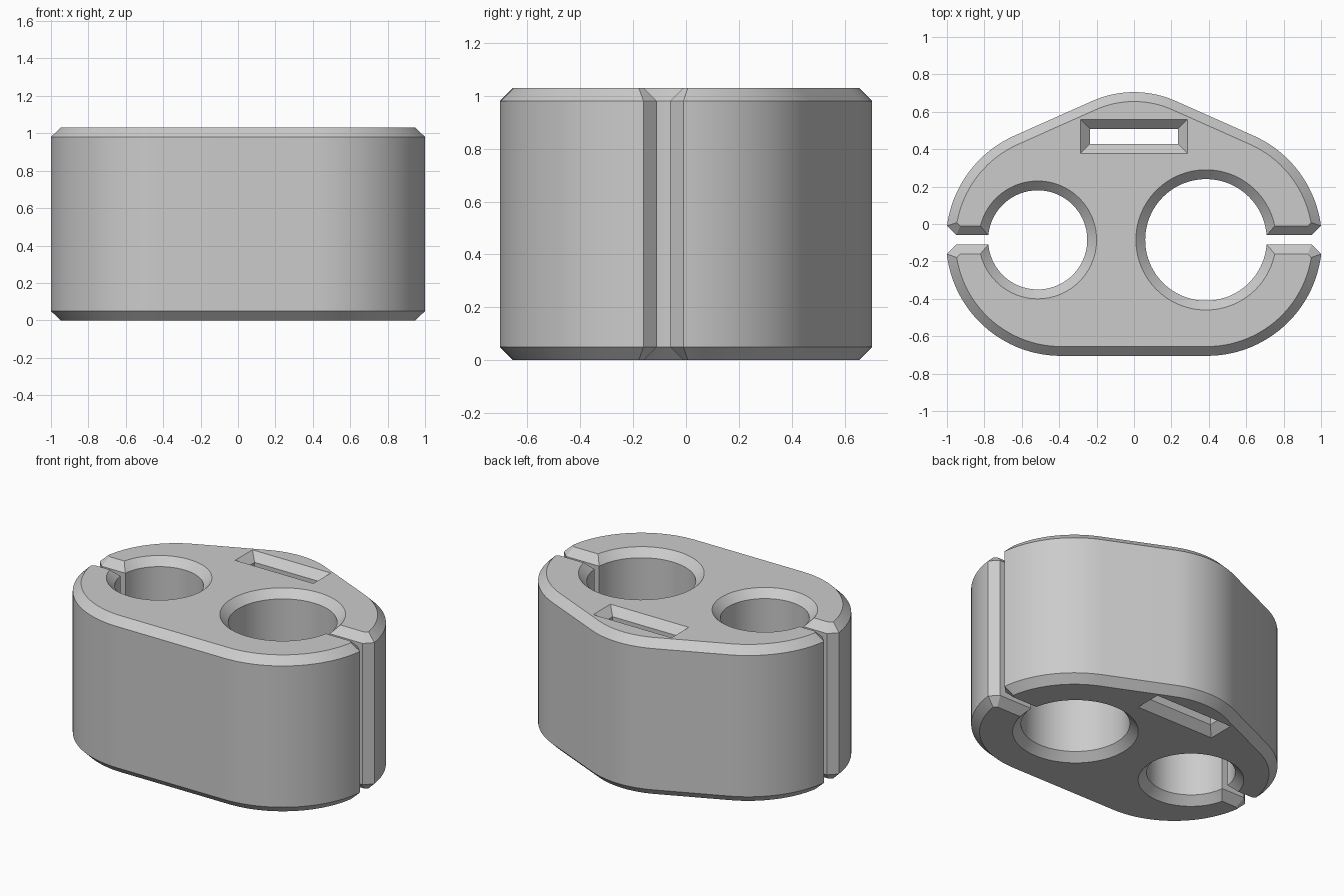
import bpy, bmesh, math

HEIGHT, CHAMFER, EXTRA = 1.03, 0.05, 0.02
SLIT_Y = -0.085

cube = bpy.data.objects.get("Cube")
if cube:
    bpy.data.objects.remove(cube, do_unlink=True)

grey = bpy.data.materials.new("light grey")
grey.use_nodes = True
grey.diffuse_color = (0.6, 0.6, 0.6, 1)
grey.node_tree.nodes["Principled BSDF"].inputs["Base Color"].default_value = grey.diffuse_color


def arc(cx, cy, r, start, end, steps):
    angles = [math.radians(start + (end - start) * i / steps) for i in range(steps + 1)]
    return [(cx + r * math.cos(a), cy + r * math.sin(a)) for a in angles]


def stack(name, levels):
    """Solid from matching outlines, each given as (height, points)."""
    bm = bmesh.new()
    loops = [[bm.verts.new((x, y, z)) for x, y in pts] for z, pts in levels]
    n = len(loops[0])
    for low, high in zip(loops, loops[1:]):
        for i in range(n):
            j = (i + 1) % n
            bm.faces.new((low[i], low[j], high[j], high[i]))
    bm.faces.new(loops[0][::-1])
    bm.faces.new(loops[-1])
    bmesh.ops.recalc_face_normals(bm, faces=bm.faces)
    mesh = bpy.data.meshes.new(name)
    bm.to_mesh(mesh)
    bm.free()
    mesh.materials.append(grey)
    obj = bpy.data.objects.new(name, mesh)
    bpy.context.collection.objects.link(obj)
    return obj


def cutter(name, outline):
    """Through cutter whose outline(d) grows by d towards both ends."""
    wide = outline(CHAMFER + EXTRA)
    obj = stack(name, [(-EXTRA, wide), (CHAMFER, outline(0)),
                       (HEIGHT - CHAMFER, outline(0)), (HEIGHT + EXTRA, wide)])
    obj.hide_render = True
    return obj


# Rounded body with a blunt peak at the back
def body_outline(d):
    r, peak, tilt = 0.615 - d, 0.548 - d, 66
    return (arc(0.39, -0.09, r, -90, tilt, 48)
            + arc(0, 0.157, peak, tilt, 180 - tilt, 18)
            + arc(-0.39, -0.09, r, 180 - tilt, 270, 48))


body = stack("clip_body", [(0, body_outline(CHAMFER)), (CHAMFER, body_outline(0)),
                           (HEIGHT - CHAMFER, body_outline(0)), (HEIGHT, body_outline(CHAMFER))])


# Round holes, side slits and strap slot
def hole(cx, r):
    return lambda d: arc(cx, SLIT_Y, r + d, 0, 360, 96)[:-1]


def slit(side, inner):
    def outline(d):
        half = 0.025 + d
        corner = 0.95 - d * math.tan(math.pi / 8)
        end = half + 1.1 - corner
        right = [(inner, half), (corner, half), (1.1, end)]
        pts = right + [(x, -y) for x, y in reversed(right)]
        return [(side * x, SLIT_Y + y) for x, y in pts]
    return outline


def slot(d):
    w, low, high = 0.235 + d, 0.428 - d, 0.508 + d
    return [(-w, low), (w, low), (w, high), (-w, high)]


cutters = [cutter("large_hole_cutter", hole(0.385, 0.325)),
           cutter("small_hole_cutter", hole(-0.515, 0.265)),
           cutter("left_slit_cutter", slit(1, 0.4)),
           cutter("right_slit_cutter", slit(-1, 0.53)),
           cutter("strap_slot_cutter", slot)]

bpy.ops.object.select_all(action='DESELECT')
bpy.context.view_layer.objects.active = body
body.select_set(True)
for tool in cutters:
    mod = body.modifiers.new(tool.name, 'BOOLEAN')
    mod.operation = 'DIFFERENCE'
    mod.solver = 'EXACT'
    mod.object = tool
    bpy.ops.object.modifier_apply(modifier=mod.name)
for tool in cutters:
    bpy.data.objects.remove(tool, do_unlink=True)

bpy.ops.object.shade_smooth_by_angle(angle=math.radians(25))
